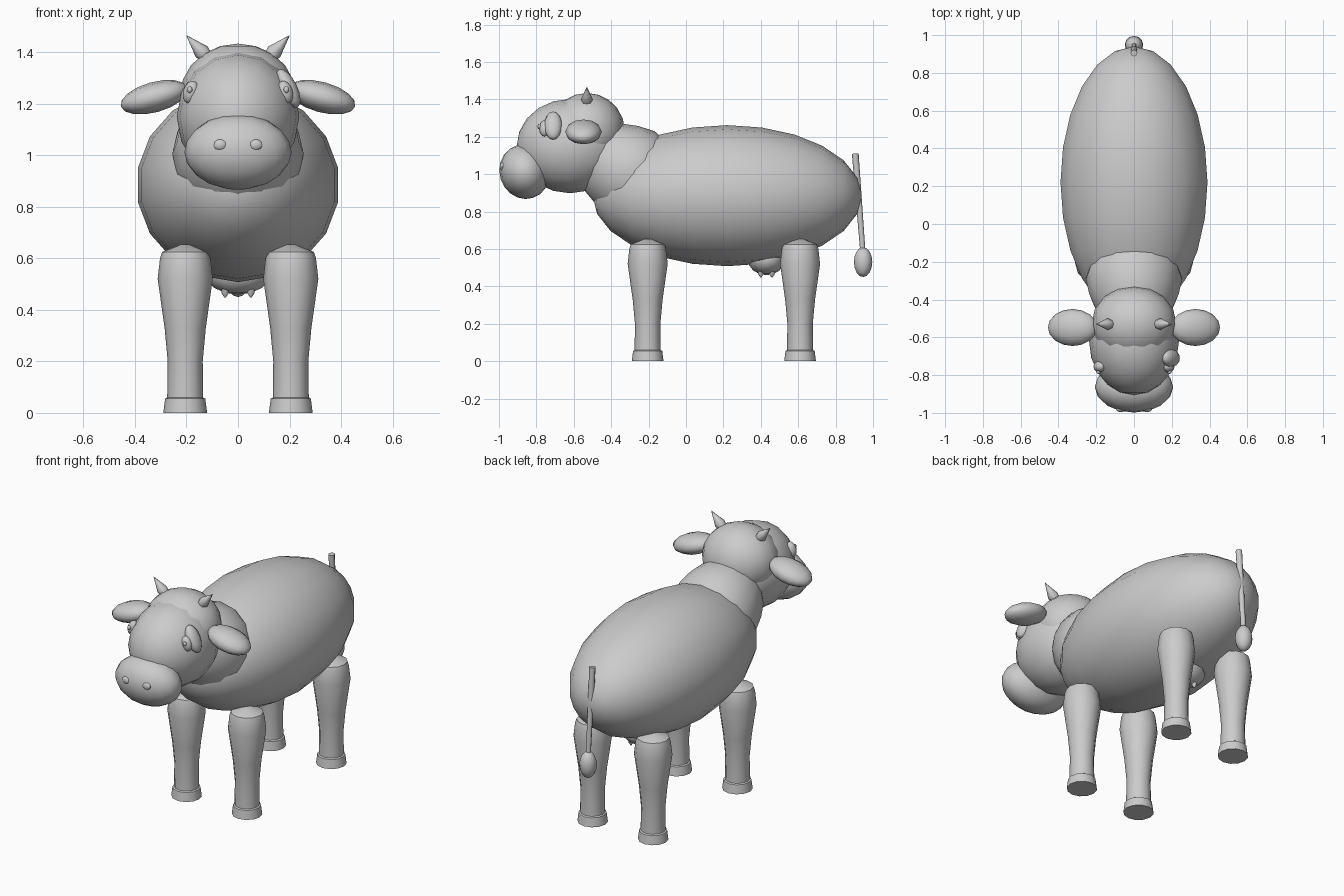
import bpy, bmesh, math
from mathutils import Vector, Euler, Matrix

cube = bpy.data.objects.get("Cube")
if cube:
    bpy.data.objects.remove(cube, do_unlink=True)

# Single clay colour
grey = bpy.data.materials.new("clay_grey")
grey.use_nodes = True
COLOUR = (0.6, 0.6, 0.6, 1)
grey.diffuse_color = COLOUR
grey.node_tree.nodes["Principled BSDF"].inputs["Base Color"].default_value = COLOUR
parts = []


def finish(name, bm):
    bmesh.ops.recalc_face_normals(bm, faces=bm.faces)
    mesh = bpy.data.meshes.new(name)
    bm.to_mesh(mesh)
    bm.free()
    mesh.materials.append(grey)
    obj = bpy.data.objects.new(name, mesh)
    bpy.context.collection.objects.link(obj)
    parts.append(obj)
    return obj


def ellipsoid(name, centre, radii, rot=(0, 0, 0), segments=16, rings=10, pole="Z"):
    bm = bmesh.new()
    bmesh.ops.create_uvsphere(bm, u_segments=segments, v_segments=rings, radius=1)
    if pole != "Z":
        turn = Matrix.Rotation(math.pi / 2, 4, "X" if pole == "Y" else "Y")
        bmesh.ops.transform(bm, matrix=turn, verts=bm.verts)
    place = Matrix.LocRotScale(Vector(centre), Euler(rot), Vector(radii))
    bmesh.ops.transform(bm, matrix=place, verts=bm.verts)
    return finish(name, bm)


def lathe(name, start, axis, profile, sides=12):
    """Spin (distance, radius) pairs around an axis and cap both ends."""
    bm = bmesh.new()
    place = Matrix.Translation(start) @ Vector(axis).to_track_quat("Z", "Y").to_matrix().to_4x4()
    loops = []
    for dist, radius in profile:
        angles = [2 * math.pi * i / sides for i in range(sides)]
        loops.append([bm.verts.new(place @ Vector((radius * math.cos(a), radius * math.sin(a), dist)))
                      for a in angles])
    for low, high in zip(loops, loops[1:]):
        for i in range(sides):
            j = (i + 1) % sides
            bm.faces.new((low[i], low[j], high[j], high[i]))
    bm.faces.new(loops[0])
    bm.faces.new(loops[-1])
    return finish(name, bm)


# Body, neck and head
ellipsoid("body", (0, 0.22, 0.885), (0.395, 0.72, 0.377), segments=18, rings=12, pole="Y")
lathe("neck", (0, -0.44, 1.09), (0, 0.87, -0.49),
      [(-0.06, 0.16), (0, 0.206), (0.08, 0.237), (0.17, 0.255), (0.24, 0.24), (0.34, 0.18)], 16)
ellipsoid("head", (0, -0.62, 1.15), (0.238, 0.285, 0.252), pole="Y")
ellipsoid("crown", (0, -0.53, 1.232), (0.225, 0.203, 0.202))
ellipsoid("muzzle", (0, -0.863, 1.013), (0.208, 0.134, 0.147), rot=(0.3, 0, 0))
ellipsoid("eye_patch", (0.195, -0.71, 1.26), (0.035, 0.048, 0.082), rot=(0, -0.45, 0), segments=12, rings=8)

# Paired head features
for side, label in ((1, "left"), (-1, "right")):
    ellipsoid(label + "_nostril", (side * 0.068, -0.98, 1.04), (0.028, 0.016, 0.023), segments=10, rings=6)
    ellipsoid(label + "_eye", (side * 0.183, -0.755, 1.245), (0.03, 0.03, 0.045),
              rot=(0, -side * 0.3, 0), segments=12, rings=8)
    ellipsoid(label + "_pupil", (side * 0.188, -0.784, 1.255), (0.011, 0.01, 0.013), segments=8, rings=6)
    ellipsoid(label + "_ear", (side * 0.325, -0.548, 1.226), (0.135, 0.098, 0.059),
              rot=(0, side * 0.27, 0), segments=12, rings=8, pole="X")
    lathe(label + "_horn", (side * 0.125, -0.53, 1.385), (side * 0.68, 0, 0.73),
          [(0, 0.026), (0.025, 0.031), (0.055, 0.02), (0.11, 0.001)], 8)

# Legs with stepped hooves
LEG = [(0.055, 0.07), (0.2, 0.068), (0.33, 0.08), (0.52, 0.107), (0.6, 0.098), (0.625, 0.09), (0.653, 0.02)]
HOOF = [(0, 0.085), (0.055, 0.078), (0.061, 0.068)]
for x, side in ((0.205, "left"), (-0.205, "right")):
    for y, end in ((-0.205, "front"), (0.61, "back")):
        lathe(f"{end}_{side}_leg", (x, y, 0), (0, 0, 1), LEG)
        lathe(f"{end}_{side}_hoof", (x, y, 0), (0, 0, 1), HOOF)

# Tail rod with tuft
lathe("tail", (0, 0.905, 1.11), (0, 0.04, -0.52), [(0, 0.018), (0.53, 0.014)], 8)
ellipsoid("tail_tuft", (0, 0.947, 0.53), (0.049, 0.049, 0.08), segments=12, rings=8)

# Udder and teats
ellipsoid("udder", (0, 0.43, 0.545), (0.13, 0.1, 0.085), segments=12, rings=8)
for x in (0.05, -0.05):
    for y in (0.4, 0.46):
        lathe("teat", (x, y, 0.5), (0, 0, -1), [(0, 0.017), (0.035, 0.014), (0.052, 0.003)], 8)

# Smooth shading with crisp edges kept
bpy.ops.object.select_all(action="DESELECT")
for obj in parts:
    obj.select_set(True)
bpy.context.view_layer.objects.active = parts[0]
bpy.ops.object.shade_smooth_by_angle(angle=math.radians(48))
